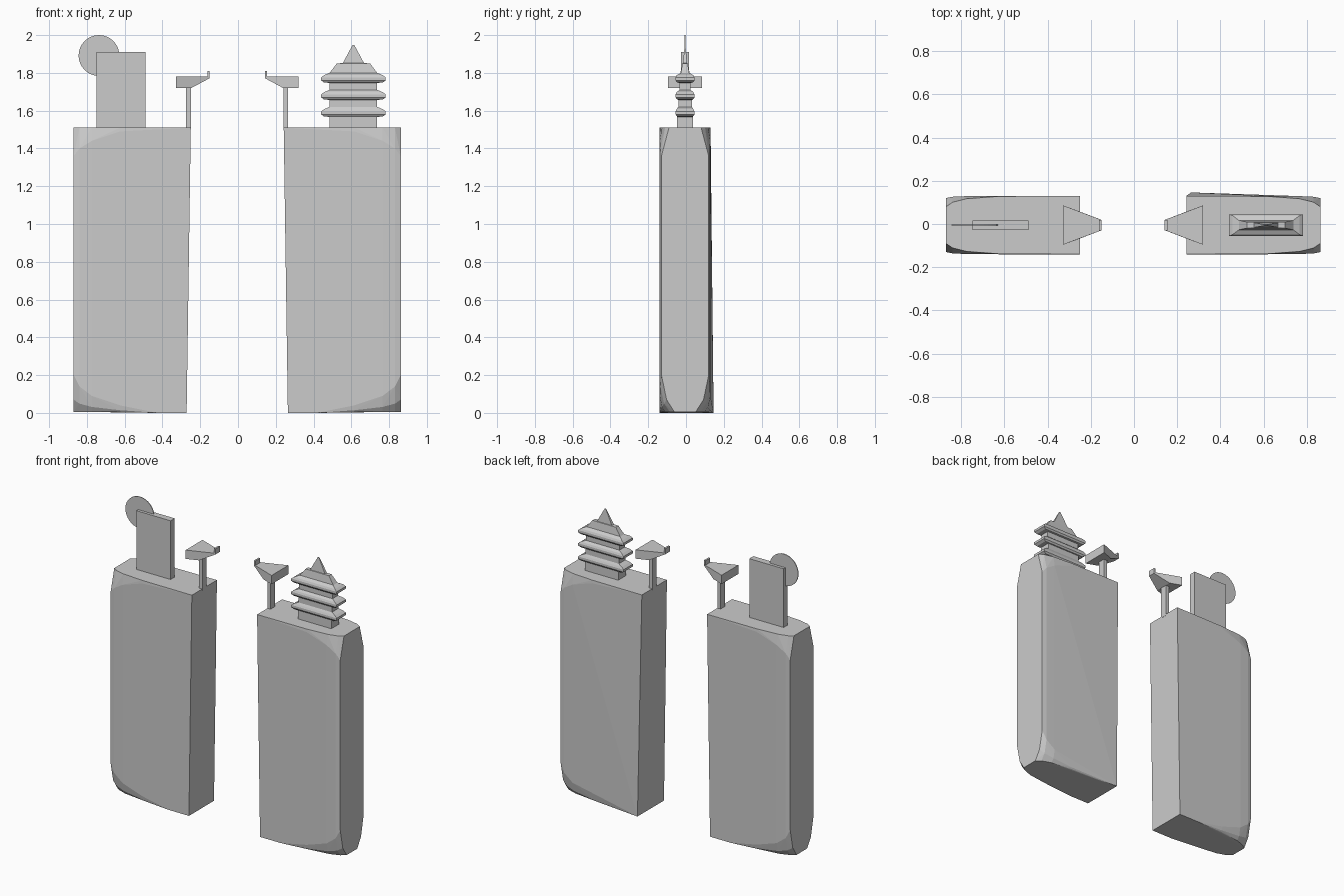
import bpy, bmesh, math

if "Cube" in bpy.data.objects:
    bpy.data.objects.remove(bpy.data.objects["Cube"])

XC, YC = -0.004, -0.005   # small offsets of the mirrored centre


def finish(bm, name):
    bmesh.ops.remove_doubles(bm, verts=bm.verts, dist=0.0005)
    bmesh.ops.recalc_face_normals(bm, faces=bm.faces)
    mesh = bpy.data.meshes.new(name)
    bm.to_mesh(mesh)
    bm.free()
    obj = bpy.data.objects.new(name, mesh)
    bpy.context.collection.objects.link(obj)
    return obj


def hull(name, points):
    bm = bmesh.new()
    for p in points:
        bm.verts.new(p)
    bmesh.ops.remove_doubles(bm, verts=bm.verts, dist=0.0005)
    res = bmesh.ops.convex_hull(bm, input=bm.verts)
    loose = [v for v in bm.verts if not v.link_faces]
    bmesh.ops.delete(bm, geom=loose, context='VERTS')
    bmesh.ops.dissolve_limit(bm, angle_limit=0.01, verts=bm.verts, edges=bm.edges)
    return finish(bm, name)


def box(name, x0, x1, y0, y1, z0, z1):
    return hull(name, [(x, y, z) for x in (x0, x1) for y in (y0, y1) for z in (z0, z1)])


def rect_stack(name, cx, cy, levels):
    """Loft rectangles given as (half x, half y, z)."""
    bm = bmesh.new()
    rings = [[bm.verts.new((cx + sx * hx, cy + sy * hy, z))
              for sx, sy in ((-1, -1), (1, -1), (1, 1), (-1, 1))] for hx, hy, z in levels]
    for a, b in zip(rings, rings[1:]):
        for i in range(4):
            j = (i + 1) % 4
            bm.faces.new((a[i], a[j], b[j], b[i]))
    bm.faces.new(rings[0][::-1])
    bm.faces.new(rings[-1])
    return finish(bm, name)


# Cliff sections: x, half width, top inset, top drop, bottom inset, bottom rise
SECTIONS = [(0.62, 0.135, 0.002, 0.02, 0.012, 0.04),
            (0.77, 0.134, 0.012, 0.07, 0.03, 0.09),
            (0.835, 0.131, 0.025, 0.11, 0.05, 0.14),
            (0.866, 0.125, 0.04, 0.15, 0.068, 0.20)]
TOP = 1.51

for side, label in ((-1, "left"), (1, "right")):
    # Big cliff block with worn outer corners
    pts = []
    for s in (-1, 1):
        low = 0.151 if (side == 1 and s == 1) else 0.135
        pts.append((XC + side * 0.246, YC + s * 0.135, TOP))
        pts.append((XC + side * 0.268, YC + s * low, 0.0))
        pts.append((XC + side * 0.42, YC + s * 0.135, 0.0))
        for x, h, ct, dt, cb, db in SECTIONS:
            for y, z in ((h - ct, TOP), (h, TOP - dt), (h, db),
                         (h - cb * 0.4, db * 0.35), (h - cb, 0.006)):
                pts.append((XC + side * x, YC + s * y, z))
    hull(label + "_cliff", pts)

    # Lookout post, wedge platform and raised tip
    xs = sorted((XC + side * 0.245, XC + side * 0.270))
    box(label + "_post", *xs, YC - 0.024, YC + 0.024, TOP - 0.01, 1.73)
    hull(label + "_platform", [(XC + side * x, YC + s * y, z) for s in (-1, 1)
         for x, y, z in ((0.324, 0.091, 1.72), (0.324, 0.091, 1.78), (0.243, 0.061, 1.72),
                         (0.146, 0.024, 1.78), (0.146, 0.024, 1.772))])
    xs = sorted((XC + side * 0.146, XC + side * 0.158))
    box(label + "_platform_lip", *xs, YC - 0.024, YC + 0.024, 1.772, 1.81)

# Tall slab with a thin disc set into its corner
box("slab_tower", -0.748, -0.489, YC - 0.022, YC + 0.022, TOP - 0.01, 1.91)
bm = bmesh.new()
bmesh.ops.create_cone(bm, cap_ends=True, segments=32, radius1=0.108, radius2=0.108, depth=0.005)
disc = finish(bm, "disc")
disc.rotation_euler = (math.pi / 2, 0, 0)
disc.location = (-0.736, YC, 1.892)

# Pagoda: walls with three flared roofs, then a stepped crown and spire
levels = [(0.126, 0.042, TOP - 0.01)]
for z, wall in ((1.565, 0.036), (1.655, 0.030), (1.745, 0.022)):
    levels += [(levels[-1][0], levels[-1][1], z + 0.002), (0.155, 0.042, z + 0.004),
               (0.171, 0.050, z + 0.015), (0.171, 0.050, z + 0.031),
               (0.155, 0.044, z + 0.043), (0.126, wall, z + 0.055)]
levels += [(0.088, 0.014, 1.85), (0.056, 0.011, 1.852), (0.005, 0.002, 1.947)]
rect_stack("pagoda", 0.611, YC, levels)
